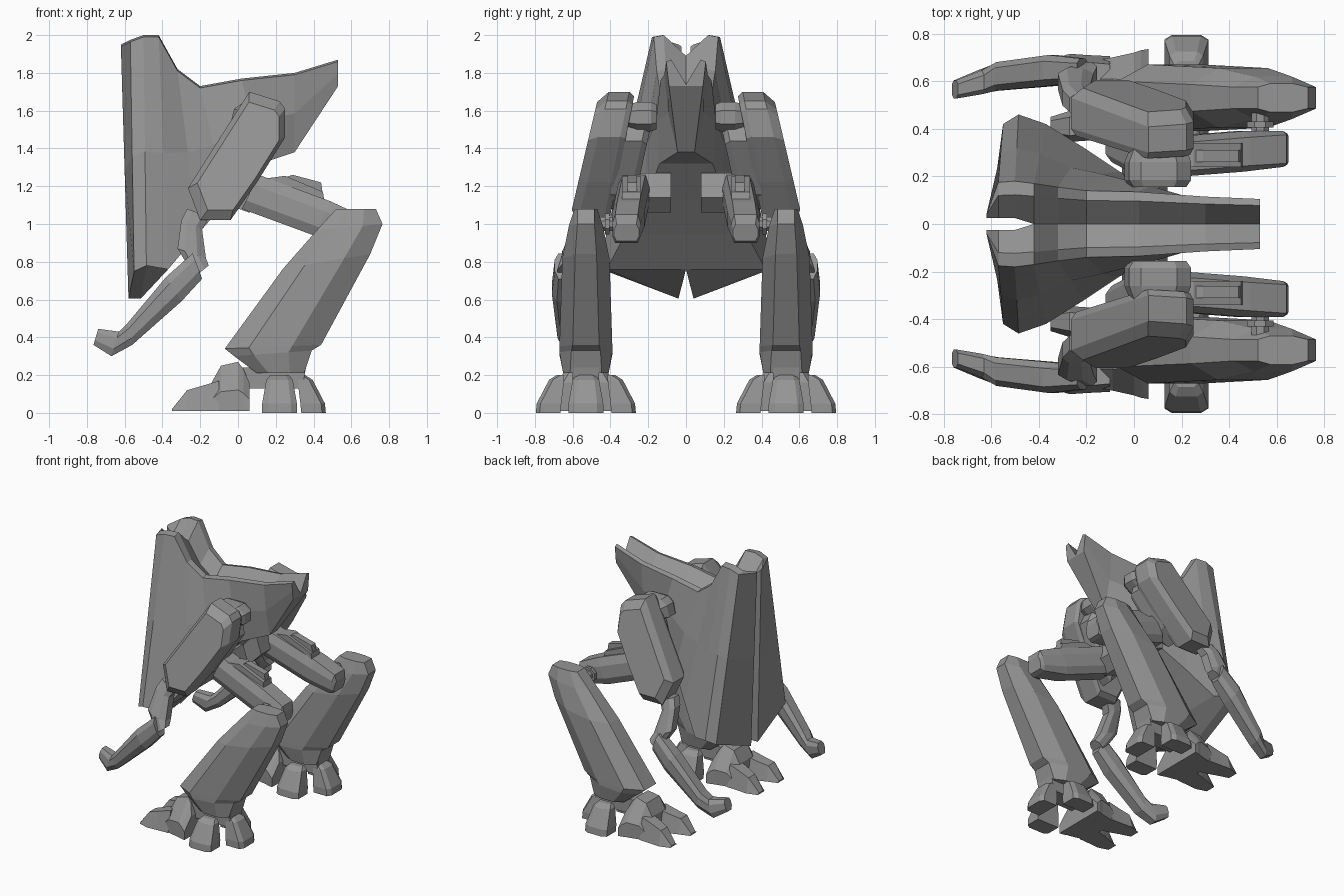
import bpy, bmesh, math
from mathutils import Vector

if "Cube" in bpy.data.objects:
    bpy.data.objects.remove(bpy.data.objects["Cube"])

grey = bpy.data.materials.new("plain_grey")
grey.diffuse_color = (0.3, 0.3, 0.3, 1)
grey.use_nodes = True
grey.node_tree.nodes["Principled BSDF"].inputs["Base Color"].default_value = grey.diffuse_color


def loft(name, rings):
    """Skin a closed solid through rings of points and mirror it across y = 0."""
    bm = bmesh.new()
    loops = [[bm.verts.new(p) for p in r] for r in rings]
    n = len(loops[0])
    for a, b in zip(loops, loops[1:]):
        for i in range(n):
            j = (i + 1) % n
            bm.faces.new((a[i], a[j], b[j], b[i]))
    bm.faces.new(loops[0])
    bm.faces.new(loops[-1])
    bmesh.ops.recalc_face_normals(bm, faces=bm.faces)
    me = bpy.data.meshes.new(name)
    bm.to_mesh(me)
    bm.free()
    me.materials.append(grey)
    ob = bpy.data.objects.new(name, me)
    bpy.context.collection.objects.link(ob)
    mod = ob.modifiers.new("mirror", "MIRROR")
    mod.use_axis = (False, True, False)
    mod.use_mirror_merge = False
    return ob


def slab(name, outline, layers):
    """Stack scaled copies of an xz outline; each layer is scale, y at z = 1.5, outward lean."""
    c = sum((Vector(p) for p in outline), Vector((0, 0))) / len(outline)
    rings = []
    for s, y, lean in layers:
        pts = [c + (Vector(p) - c) * s for p in outline]
        rings.append([(p.x, y + (1.5 - p.y) * lean, p.y) for p in pts])
    return loft(name, rings)


def limb(name, stations):
    """Eight-sided limb; each station is front xz, back xz, y centre, half width, edge ratio."""
    rings = []
    for fx, fz, bx, bz, y, w, e in stations:
        profile = ((0, -e), (.25, -1), (.7, -1), (1, -e), (1, e), (.7, 1), (.25, 1), (0, e))
        rings.append([(fx + (bx - fx) * t, y + w * k, fz + (bz - fz) * t) for t, k in profile])
    return loft(name, rings)


def hull_ring(i, xt, yt, zt, xb, yb, zb):
    """Half section: valley, ridge, upper edge, waist, lower edge, keel."""
    shield = i < 3                      # front shield is split by a groove and has a V keel
    gap = .025 if shield else 0
    dip = (.01, .08, .11, .11, .08, .08, .09, .10, .13)[i]
    top, low = Vector((xt, yt, zt - .01)), Vector((xb, yb, zb))
    waist = (top + low) / 2
    if 5 <= i < 8:
        waist.y *= 1.16
    keel = (xb - .03 * (i > 0), .04, .605) if shield else (xb, 0, zb)
    return [(xt, gap, zt - dip), (xt, .6 * yt + .015, zt), top, waist, low, keel]


# Hull with its tall split shield and forked crest: upper edge then lower edge
loft("hull", [hull_ring(i, *s) for i, s in enumerate([
    (-.62, .04, 1.95, -.58, .05, .62),
    (-.57, .175, 1.975, -.55, .42, .75),
    (-.50, .18, 2.0, -.485, .46, .78),
    (-.42, .17, 2.0, -.37, .42, .76),
    (-.32, .155, 1.82, -.21, .32, .95),
    (-.20, .14, 1.73, -.06, .22, 1.12),
    (.02, .135, 1.77, .12, .14, 1.32),
    (.30, .115, 1.80, .30, .045, 1.38),
    (.53, .105, 1.87, .53, .09, 1.73)])])

# Shoulder armour, leaning outwards towards the bottom
slab("shoulder_armour", [(.06, 1.70), (.22, 1.65), (.25, 1.61), (.25, 1.46),
                         (.10, 1.22), (-.04, 1.02), (-.20, 1.02), (-.265, 1.19)],
     [(.93, .31, .20), (1, .34, .20), (1, .456, .24), (.84, .505, .235)])

# Housing and shoulder joint between armour and hull
slab("arm_housing", [(.02, 1.50), (.19, 1.52), (.22, 1.44), (.06, 1.16), (-.05, 1.08), (-.12, 1.16)],
     [(.85, .19, .22), (1, .22, .22), (1, .34, .18)])
slab("shoulder_joint", [(-.02, 1.61), (.03, 1.645), (.18, 1.645), (.24, 1.60),
                        (.24, 1.53), (.18, 1.49), (.03, 1.49), (-.04, 1.53)],
     [(.85, .155, 0), (1, .185, 0), (1, .26, 0), (.8, .33, 0)])

# Upper arm and clawed forearm
limb("upper_arm", [
    (-.27, 1.08, -.15, 1.04, .50, .05, .6),
    (-.30, 1.02, -.19, .97, .53, .055, .6),
    (-.32, .87, -.17, .82, .60, .055, .6),
    (-.23, .72, -.155, .78, .635, .045, .6)])
limb("forearm", [
    (-.24, .845, -.19, .71, .645, .05, .6),
    (-.38, .72, -.30, .59, .645, .065, .6),
    (-.585, .475, -.56, .36, .62, .06, .6),
    (-.63, .43, -.67, .30, .595, .05, .6),
    (-.74, .445, -.765, .36, .565, .038, .6)])

# Hip block and thigh beam
slab("hip_joint", [(-.04, 1.24), (.10, 1.27), (.14, 1.14), (.06, 1.06), (-.05, 1.10)],
     [(1, .08, 0), (1, .25, 0)])
limb("thigh", [
    (.02, 1.08, .11, 1.26, .275, .085, .7),
    (.40, .94, .49, 1.12, .305, .085, .7),
    (.60, .90, .64, 1.05, .315, .075, .8),
    (.63, .91, .65, 1.00, .315, .065, .8)])

# Stepped plates on top of the thigh
slab("thigh_lower_plate", [(.14, 1.24), (.25, 1.255), (.45, 1.17), (.46, 1.10), (.16, 1.20)],
     [(1, .24, 0), (1, .34, 0)])
slab("thigh_upper_plate", [(.23, 1.24), (.29, 1.26), (.44, 1.22), (.45, 1.15), (.25, 1.20)],
     [(1, .26, 0), (1, .31, 0)])

# Knee axle and its collar
for name, r, y0, y1 in (("knee_axle", .04, .36, .50), ("knee_collar", .06, .405, .43)):
    angles = [math.radians(22.5 + 45 * k) for k in range(8)]
    slab(name, [(.53 + r * math.cos(a), 1 + r * math.sin(a)) for a in angles],
         [(1, y0, 0), (1, y1, 0)])

# Shin armour and ankle core
limb("shin", [
    (.52, 1.08, .73, 1.08, .53, .06, .75),
    (.42, .97, .765, 1.0, .53, .09, .5),
    (.24, .765, .70, .84, .53, .125, .45),
    (-.07, .34, .44, .36, .53, .14, .5),
    (-.02, .30, .39, .33, .53, .14, .55),
    (.10, .21, .35, .21, .53, .12, .7)])
slab("ankle", [(.02, .24), (.36, .24), (.34, .13), (.06, .13)], [(1, .46, 0), (1, .60, 0)])

# Big foot: domed heel plus two splayed toes
heel = []
for x, wb, wt, h in ((-.14, .16, .08, .16), (-.09, .17, .08, .25), (0, .19, .07, .27),
                     (.03, .20, .08, .23), (.06, .205, .12, .16)):
    half = [(wb, .01), (wb, h * .45), (wt, h)]
    heel.append([(x, .53 - w, z) for w, z in half] + [(x, .53 + w, z) for w, z in reversed(half)])
loft("foot_heel", heel)
for name, side in (("inner_toe", -1), ("outer_toe", 1)):
    rings = []
    for x, off, w, h in ((-.10, .09, .085, .17), (-.20, .105, .075, .14),
                         (-.27, .12, .065, .12), (-.35, .12, .04, .02)):
        c = .53 + side * off
        rings.append([(x, c - w, .01), (x, c - w * .6, h), (x, c + w * .6, h), (x, c + w, .01)])
    loft(name, rings)


def claw(name, cx, cy, dx, dy):
    """Stubby claw flaring outward in direction (dx, dy) towards the ground."""
    rings = []
    for z, near, far, w in ((0, 0, .13, .092), (.05, -.005, .125, .092),
                            (.175, -.02, .06, .07), (.20, -.02, .02, .05)):
        profile = ((near, -w), (far - .02, -w), (far, -w * .65),
                   (far, w * .65), (far - .02, w), (near, w))
        rings.append([(cx + dx * d + dy * k, cy + dy * d + dx * k, z) for d, k in profile])
    loft(name, rings)


# Three stabilising claws around the ankle
claw("outer_claw", .22, .665, 0, 1)
claw("inner_claw", .22, .395, 0, -1)
claw("back_claw", .335, .53, 1, 0)
